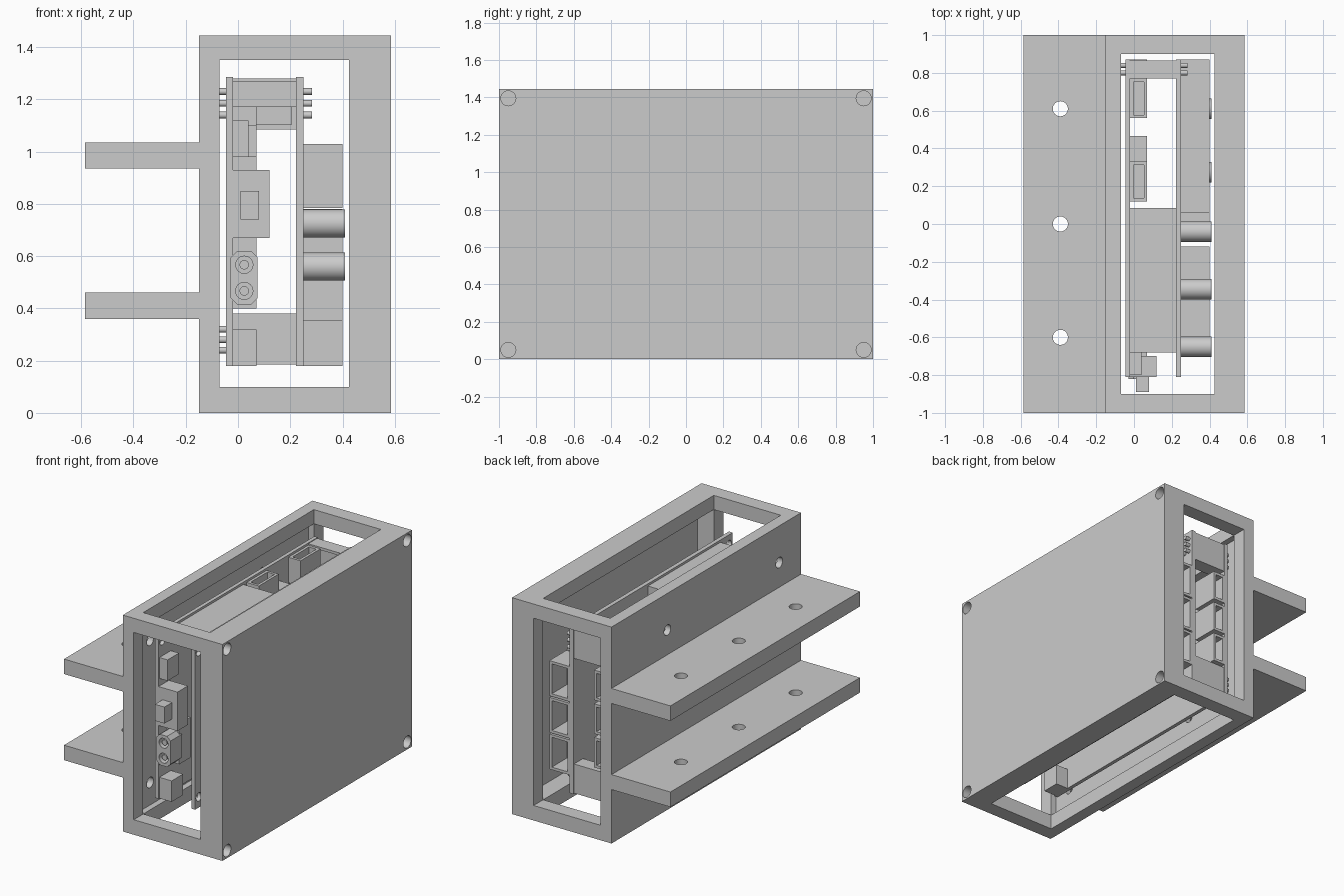
import bpy, bmesh, math
from mathutils import Matrix, Vector

cube = bpy.data.objects.get("Cube")
if cube:
    bpy.data.objects.remove(cube, do_unlink=True)

grey = bpy.data.materials.new("plain grey")
grey.use_nodes = True
grey.diffuse_color = (0.6, 0.6, 0.6, 1)
grey.node_tree.nodes["Principled BSDF"].inputs["Base Color"].default_value = (0.6, 0.6, 0.6, 1)


def finish(name, bm):
    mesh = bpy.data.meshes.new(name)
    bm.to_mesh(mesh)
    bm.free()
    mesh.materials.append(grey)
    ob = bpy.data.objects.new(name, mesh)
    bpy.context.collection.objects.link(ob)
    return ob


def box(name, x, y, z):
    """Box from (low, high) ranges on each axis."""
    bm = bmesh.new()
    bmesh.ops.create_cube(bm, size=1)
    for v in bm.verts:
        v.co = Vector([(a + b) / 2 + c * (b - a) for (a, b), c in zip((x, y, z), v.co)])
    return finish(name, bm)


def rod(name, axis, centre, radius, length, sides=32):
    """Cylinder along one axis."""
    bm = bmesh.new()
    turn = {"x": Matrix.Rotation(math.pi / 2, 4, "Y"),
            "y": Matrix.Rotation(math.pi / 2, 4, "X"), "z": Matrix.Identity(4)}[axis]
    bmesh.ops.create_cone(bm, cap_ends=True, segments=sides, radius1=radius, radius2=radius,
                          depth=length, matrix=Matrix.Translation(centre) @ turn)
    for f in bm.faces:
        f.smooth = len(f.verts) == 4
    for e in bm.edges:
        e.smooth = all(len(f.verts) == 4 for f in e.link_faces)
    return finish(name, bm)


def cut(ob, cutters):
    """Subtract the cutters, then bake the result and discard them."""
    for c in cutters:
        m = ob.modifiers.new("cut", "BOOLEAN")
        m.operation, m.solver, m.object = "DIFFERENCE", "EXACT", c
    graph = bpy.context.evaluated_depsgraph_get()
    mesh = bpy.data.meshes.new_from_object(ob.evaluated_get(graph))
    ob.modifiers.clear()
    ob.data = mesh
    for c in cutters:
        bpy.data.objects.remove(c, do_unlink=True)
    return ob


def socket(name, x, y, z, axis, side, wall=0.018):
    """Connector housing, hollow toward one side of one axis."""
    inner = []
    for i, (a, b) in enumerate((x, y, z)):
        lo, hi = a + wall, b - wall
        if i == axis:
            lo, hi = (lo, b + wall) if side > 0 else (a - wall, hi)
        inner.append((lo, hi))
    return cut(box(name, x, y, z), [box("cavity", *inner)])


# Outer case: wide inner chamber, narrower windows through front and top
case = box("case", (-0.15, 0.585), (-1, 1), (0, 1.445))
cutters = [box("chamber", (-0.11, 0.545), (-0.9, 0.9), (0.1, 1.35)),
           box("front_window", (-0.07, 0.425), (-1.1, 1.1), (0.1, 1.35)),
           box("top_window", (-0.07, 0.425), (-0.9, 0.9), (-0.1, 1.55))]
for y in (-0.95, 0.95):
    for z in (0.05, 1.395):
        cutters.append(rod("corner_hole", "x", (0.5, y, z), 0.04, 0.4))
for y in (-0.77, 0.41):
    for z in (0.25, 1.2):
        cutters.append(rod("wall_hole", "x", (-0.13, y, z), 0.035, 0.1))
cut(case, cutters)

# Mounting flanges
for name, z in (("lower_flange", 0.36), ("upper_flange", 0.935)):
    cut(box(name, (-0.585, -0.15), (-1, 1), (z, z + 0.1)),
        [rod("bolt_hole", "z", (-0.39, y, z + 0.05), 0.04, 0.3) for y in (-0.6, 0, 0.61)])

# Two upright circuit boards with corner holes
for name, x in (("right_board", (-0.045, -0.02)), ("left_board", (0.222, 0.25))):
    cut(box(name, x, (-0.81, 0.87), (0.18, 1.285)),
        [rod("hole", "x", (x[0], -0.77, z), 0.028, 0.2, 20) for z in (0.25, 1.22)])

# Blocks held between the boards
box("centre_block", (-0.02, 0.222), (-0.68, 0.085), (1.17, 1.27))
socket("upper_back_block", (-0.02, 0.222), (0.77, 0.865), (1.085, 1.28), 1, -1)
box("lower_back_block", (-0.02, 0.222), (0.77, 0.865), (0.185, 0.38))

# Pins at the back corners
for z in (0.24, 0.28, 0.32, 1.14, 1.185, 1.23):
    for y in (0.8, 0.84):
        rod("right_pin", "x", (-0.057, y, z), 0.013, 0.03, 12)
        if z > 1:
            rod("left_pin", "x", (0.265, y, z), 0.013, 0.035, 12)

# Connectors on the right board: back row and top row
for i in range(3):
    z = 0.4 + i * 0.225
    socket("back_socket", (-0.02, 0.07), (0.69, 0.87), (z, z + 0.2), 1, 1)
for y in (0.12, 0.56):
    socket("top_socket", (-0.02, 0.07), (y, y + 0.21), (1.1, 1.27), 2, 1)
box("top_chip", (-0.02, 0.07), (0.33, 0.465), (0.98, 1.15))

# Parts on the front of the right board
box("front_lower_block", (-0.02, 0.07), (-0.8, -0.68), (0.18, 0.32))
box("front_upper_block", (-0.02, 0.04), (-0.8, -0.68), (0.98, 1.12))
box("switch_body", (-0.02, 0.12), (-0.81, -0.7), (0.67, 0.93))
box("switch_button", (0.01, 0.08), (-0.89, -0.81), (0.74, 0.85))
box("plug_mount", (-0.02, 0.07), (-0.72, -0.6), (0.4, 0.67))

# Power plug with chamfered outline and two round sockets
plug = box("power_plug", (-0.028, 0.075), (-0.82, -0.7), (0.415, 0.62))
bm = bmesh.new()
bm.from_mesh(plug.data)
long_edges = [e for e in bm.edges if abs(e.verts[0].co.y - e.verts[1].co.y) > 0.05]
bmesh.ops.bevel(bm, geom=long_edges, offset=0.025, segments=1, affect="EDGES")
bm.to_mesh(plug.data)
bm.free()
cut(plug, [rod("plug_hole", "y", (0.024, -0.82, z), 0.033, 0.16, 24) for z in (0.467, 0.567)])
for z in (0.467, 0.567):
    rod("plug_contact", "y", (0.024, -0.77, z), 0.018, 0.08, 20)

# Connectors on the left board: back column and bottom row
for i in range(3):
    z = 0.3 + i * 0.245
    socket("left_back_socket", (0.25, 0.4), (0.69, 0.87), (z, z + 0.235), 1, 1)
for i in range(5):
    y = -0.62 + i * 0.265
    socket("bottom_socket", (0.25, 0.4), (y, y + 0.235), (0.18, 0.355), 2, -1)
box("left_chip", (0.25, 0.4), (0.06, 0.69), (0.785, 1.03))

# Two rows of capacitors
for y in (-0.65, -0.345, -0.04, 0.275, 0.61):
    for z in (0.56, 0.725):
        rod("capacitor", "x", (0.33, y, z), 0.054, 0.16)
